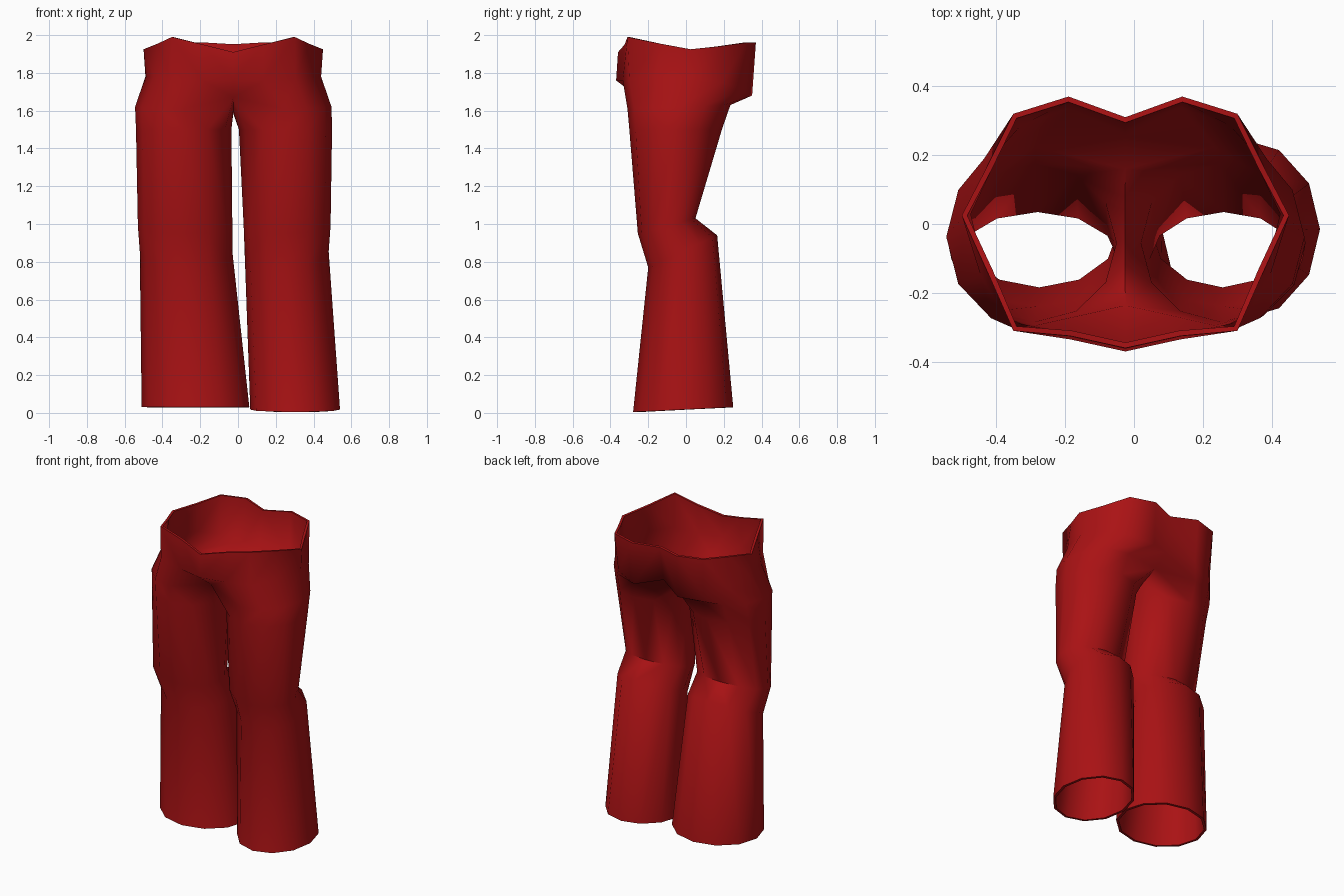
import bpy, bmesh
from math import sin, cos, radians

cube = bpy.data.objects.get("Cube")
if cube:
    bpy.data.objects.remove(cube, do_unlink=True)

MID = -0.025  # centre seam of the garment

cloth = bpy.data.materials.new("red cloth")
cloth.use_nodes = True
RED = (0.40, 0.006, 0.007, 1)
cloth.diffuse_color = RED
cloth.node_tree.nodes["Principled BSDF"].inputs["Base Color"].default_value = RED


def ring(inner, outer, front, back, z_front, z_back):
    """Tilted oval of 12 points: 1 front, 4 outer, 7 back, 10 inner."""
    points = []
    for i in range(12):
        a = radians(30 * (i - 1))
        f = (1 - cos(a)) / 2
        points.append(((inner + outer) / 2 + (outer - inner) / 2 * sin(a),
                       front + (back - front) * f,
                       z_front + (z_back - z_front) * f))
    return points


# Hip and waistband halves run from centre front to centre back
HIP = [(0, -.37, 1.76), (.16, -.335, 1.76), (.33, -.30, 1.77), (.42, -.15, 1.78),
       (.465, .03, 1.78), (.41, .19, 1.75), (.31, .30, 1.71), (.16, .35, 1.68), (0, .27, 1.72)]
WAIST = [(0, -.36, 1.91), (.16, -.325, 1.95), (.325, -.31, 1.99), (.40, -.14, 1.955),
         (.475, .025, 1.925), (.40, .17, 1.94), (.325, .32, 1.96), (.165, .37, 1.96), (0, .31, 1.95)]

# Crotch: an oval whose inner points are pulled onto the centre seam
CROTCH = ring(0, .52, -.31, .235, 1.61, 1.63)
SEAM = {0: (-.25, 1.67), 11: (-.13, 1.60), 10: (-.04, 1.585), 9: (.05, 1.60), 8: (.17, 1.65)}
for i, (y, z) in SEAM.items():
    CROTCH[i] = (0, y, z)

# Each leg from hem to upper thigh
LEGS = {
    1: [ring(.09, .565, -.28, .25, .005, .03), ring(.06, .505, -.20, .165, .77, .94),
        ring(.055, .515, -.255, .05, .95, 1.03), ring(.03, .523, -.30, .19, 1.50, 1.50)],
    -1: [ring(-.085, .485, -.27, .245, .03, .03), ring(.005, .495, -.20, .16, .77, .94),
         ring(.005, .505, -.255, .05, .95, 1.03), ring(.01, .515, -.30, .19, 1.50, 1.50)],
}

bm = bmesh.new()
for side, leg in LEGS.items():
    rows = [[bm.verts.new((MID + side * x, y, z)) for x, y, z in row]
            for row in leg + [CROTCH, HIP, WAIST]]
    for low, high in zip(rows, rows[1:]):
        closed = len(high) == 12
        for i in range(12 if closed else 8):
            j = (i + 1) % 12
            bm.faces.new((low[i], low[j], high[j], high[i]))
bmesh.ops.remove_doubles(bm, verts=bm.verts, dist=0.0005)
bmesh.ops.recalc_face_normals(bm, faces=bm.faces)
# Open shells can flip, so check against the outer hip
outermost = max(bm.faces, key=lambda f: f.calc_center_median().x)
if outermost.normal.x < 0:
    bmesh.ops.reverse_faces(bm, faces=bm.faces)

mesh = bpy.data.meshes.new("trousers")
bm.to_mesh(mesh)
bm.free()
mesh.materials.append(cloth)
trousers = bpy.data.objects.new("trousers", mesh)
bpy.context.collection.objects.link(trousers)

# Cloth thickness, inward
shell = trousers.modifiers.new("cloth thickness", "SOLIDIFY")
shell.thickness = 0.016
shell.offset = -1

bpy.context.view_layer.objects.active = trousers
trousers.select_set(True)
bpy.ops.object.modifier_apply(modifier=shell.name)
bpy.ops.object.shade_smooth_by_angle(angle=radians(60))
